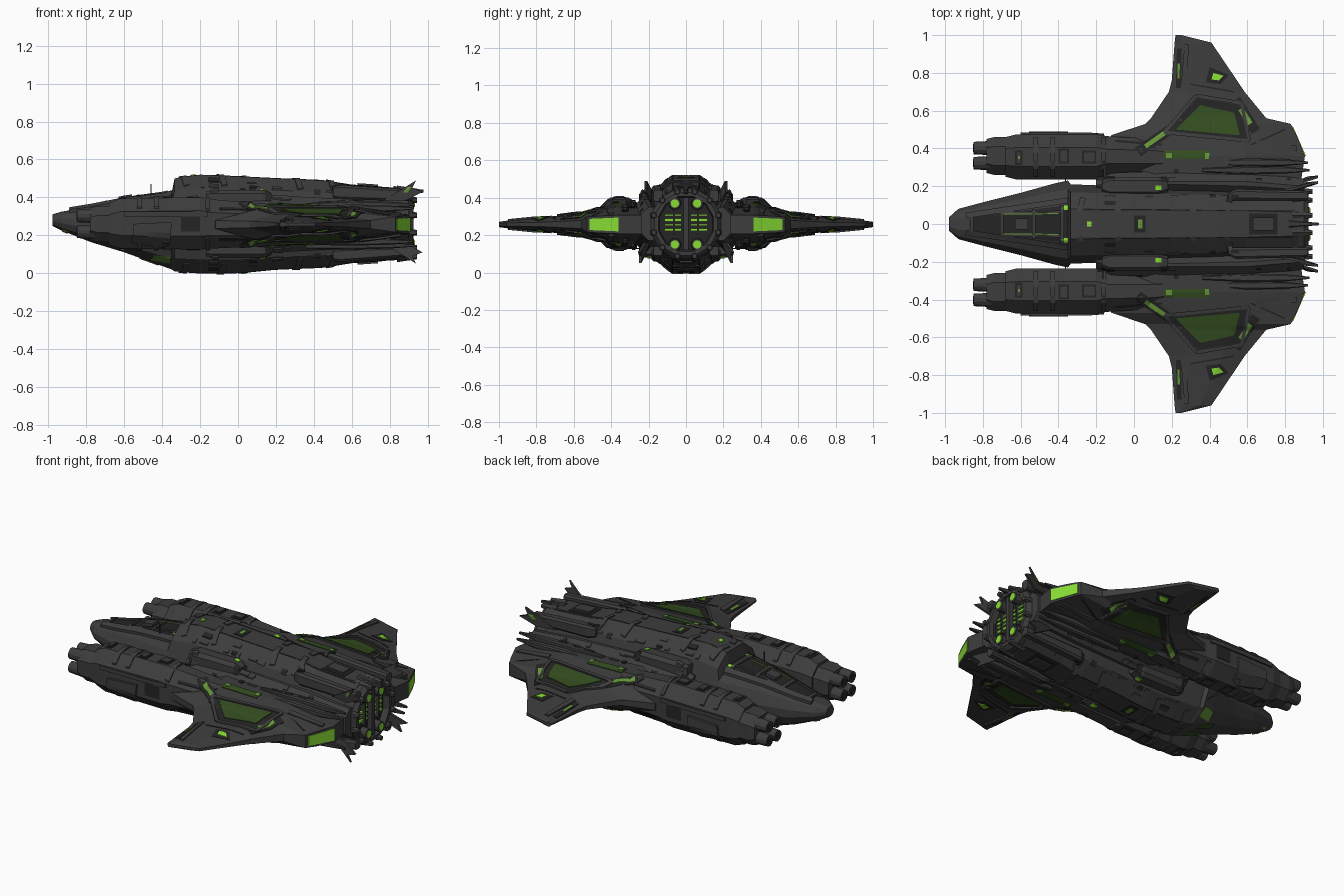
import bpy, bmesh, math, random
from mathutils import Vector
from mathutils.bvhtree import BVHTree

if "Cube" in bpy.data.objects:
    bpy.data.objects.remove(bpy.data.objects["Cube"])

random.seed(4)

def material(name, rgb):
    m = bpy.data.materials.new(name)
    m.diffuse_color = (*rgb, 1)
    m.use_nodes = True
    m.node_tree.nodes["Principled BSDF"].inputs["Base Color"].default_value = m.diffuse_color
    return m

GREY = material("hull grey", (.046, .046, .047))
DARK = material("dark recess", (.018, .018, .019))
GREEN = material("bright green", (.25, .72, .035))
LEAF = material("mid green", (.13, .30, .04))
DULL = material("dull green", (.034, .075, .014))
solid_v, solid_f = [], []   # surfaces that plates can be laid on

def finish(name, bm, mat, solid=False):
    bmesh.ops.recalc_face_normals(bm, faces=bm.faces)
    if solid:
        bm.verts.index_update()
        n = len(solid_v)
        solid_v.extend(v.co.copy() for v in bm.verts)
        solid_f.extend([v.index + n for v in f.verts] for f in bm.faces)
    me = bpy.data.meshes.new(name)
    bm.to_mesh(me)
    bm.free()
    me.materials.append(mat)
    ob = bpy.data.objects.new(name, me)
    bpy.context.collection.objects.link(ob)
    return ob

def loft(name, rings, mat=GREY, solid=True):
    bm = bmesh.new()
    rows = [[bm.verts.new(p) for p in r] for r in rings]
    for a, b in zip(rows, rows[1:]):
        for i in range(len(a)):
            j = (i + 1) % len(a)
            bm.faces.new((a[i], a[j], b[j], b[i]))
    bm.faces.new(rows[0])
    bm.faces.new(rows[-1])
    return finish(name, bm, mat, solid)

def pod(name, secs, mat=GREY, sides=(1, -1), solid=True):
    """Chamfered box lofted along x; section = x, y0, y1, z0, z1, chamfer."""
    for s in sides:
        loft(name, [[(x, s * y, z) for y, z in (
            (a + k, d), (b - k, d), (b, d - k), (b, c + k), (b - k, c), (a + k, c), (a, c + k), (a, d - k))]
            for x, a, b, c, d, k in secs], mat, solid)

def rod(name, x0, x1, y, z, r0, r1, mat=GREY, n=12):
    loft(name, [[(x, y + r * math.cos(2 * math.pi * (i + .5) / n), z + r * math.sin(2 * math.pi * (i + .5) / n))
                 for i in range(n)] for x, r in ((x0, r0), (x1, r1))], mat, False)

def plate(name, quad, mat, lift=.004, views=("top",), sides=(1, -1), n=5):
    """Lay a quad on the solid surface, seen from the top, bottom or side."""
    for view in views:
        for s in sides:
            d = {"top": Vector((0, 0, -1)), "bottom": Vector((0, 0, 1)), "side": Vector((0, -s, 0))}[view]
            bm = bmesh.new()
            grid = {}
            for i in range(n + 1):
                for j in range(n + 1):
                    u, v = i / n, j / n
                    p = [(1 - u) * ((1 - v) * quad[0][k] + v * quad[3][k])
                         + u * ((1 - v) * quad[1][k] + v * quad[2][k]) for k in (0, 1)]
                    o = Vector((p[0], 0, p[1])) if view == "side" else Vector((p[0], s * p[1], 0))
                    hit = tree.ray_cast(o - d * 3, d)[0]
                    if hit:
                        grid[i, j] = bm.verts.new(hit - d * lift)
            for i in range(n):
                for j in range(n):
                    c = [grid.get(k) for k in ((i, j), (i + 1, j), (i + 1, j + 1), (i, j + 1))]
                    if all(c):
                        bm.faces.new(c)
            ext = bmesh.ops.extrude_face_region(bm, geom=bm.faces[:])
            for v in ext["geom"]:
                if isinstance(v, bmesh.types.BMVert):
                    v.co += d * (lift + .001)
            finish(name, bm, mat)

def box(x0, x1, y0, y1):
    return [(x0, y0), (x1, y0), (x1, y1), (x0, y1)]

def ridge(name, p, q, w, mat=GREY, lift=.012, **kw):
    a, b = Vector(p), Vector(q)
    t = (b - a).normalized()
    o = Vector((-t.y, t.x)) * w / 2
    plate(name, [a - o, b - o, b + o, a + o], mat, lift, **kw)

# Main hull: x, half width, top, bottom
hull = [(-.98, .035, .31, .25), (-.93, .08, .325, .225), (-.78, .12, .35, .165), (-.6, .165, .39, .11),
        (-.42, .215, .415, .045), (-.35, .23, .425, .02), (-.335, .21, .50, .01), (-.2, .205, .52, 0),
        (0, .2, .51, 0), (.2, .2, .50, .02), (.45, .19, .49, .03), (.6, .18, .465, .055),
        (.75, .175, .455, .065), (.87, .165, .45, .07)]
rings = []
for x, w, zt, zb in hull:
    h = zt - zb
    half = [(.38 * w, zt), (.8 * w, zt - .14 * h), (w, zt - .38 * h),
            (w, zb + .38 * h), (.8 * w, zb + .14 * h), (.38 * w, zb)]
    rings.append([(x, y, z) for y, z in half] + [(x, -y, z) for y, z in reversed(half)])
loft("hull", rings)

# Flanks, nacelles and root fairings
pod("flank", [(-.2, .17, .235, .15, .37, .03), (-.12, .15, .27, .12, .40, .05), (.2, .15, .285, .11, .41, .06),
              (.6, .15, .275, .13, .39, .05), (.9, .14, .24, .17, .35, .04)])
pod("nacelle", [(-.68, .25, .46, .15, .37, .06), (-.62, .235, .475, .13, .395, .07), (-.2, .235, .475, .125, .40, .07),
                (-.14, .25, .465, .13, .39, .07), (.1, .26, .45, .14, .37, .06), (.45, .27, .4, .17, .34, .05)])
pod("nacelle_collar", [(-.78, .27, .45, .175, .345, .05), (-.74, .26, .46, .165, .355, .05), (-.66, .26, .46, .165, .355, .05)])

# Wings: y, leading x, trailing x, half thickness, trailing half thickness
wing = [(.2, -.15, .88, .11, .05), (.36, -.15, .905, .108, .05), (.47, -.12, .86, .085, .045), (.53, .06, .83, .07, .04),
        (.56, .09, .70, .062, .022), (.70, .185, .585, .045, .015), (.76, .20, .545, .04, .012),
        (.96, .215, .41, .02, .008), (1.0, .22, .25, .014, .008)]
for s in (1, -1):
    rs = []
    for y, a, b, t, e in wing:
        up = [(a, t * .25), (a + .25 * (b - a), t), (a + .7 * (b - a), t * .9), (b, e)]
        rs.append([(x, s * y, .257 + z) for x, z in up] + [(x, s * y, .257 - z) for x, z in reversed(up)])
    loft("wing", rs)

# Tail fins, above and below
for s in (1, -1):
    for low in (0, 1):
        prof = [(.76, .17, .38), (.86, .19, .44), (.94, .215, .49), (.92, .215, .45), (.975, .22, .43), (.88, .19, .38)]
        loft("tail_fin", [[(x, s * (y + o + .03 * low), .54 - z if low else z) for x, y, z in prof] for o in (-.007, .007)])
pod("tail_spike", [(.82, -.02, .02, .41, .46, .008), (.98, -.006, .006, .425, .44, .002)], sides=(1,))

# Layered slats at the wing roots
for z, y, x1 in ((.365, .285, .93), (.345, .325, .92), (.15, .285, .93), (.17, .325, .92)):
    pod("root_slat", [(.36, y - .01, y + .01, z - .02, z + .005, .004), (.6, y - .022, y + .022, z - .025, z + .018, .008),
                      (.8, y - .018, y + .018, z - .02, z + .012, .006), (x1, y - .006, y + .006, z - .01, z + .002, .002)])

# Hull blocks: dorsal rails, keel and shoulders
pod("dorsal_rail", [(.5, .125, .165, .40, .455, .008), (.54, .125, .185, .39, .465, .012), (.92, .125, .175, .38, .44, .01)])
pod("keel_rail", [(.5, .125, .165, .07, .12, .008), (.54, .125, .185, .06, .13, .012), (.92, .125, .175, .09, .14, .01)])
pod("shoulder_block", [(-.17, .17, .23, .36, .43, .015), (-.13, .15, .25, .35, .44, .02), (.13, .15, .25, .35, .44, .02), (.18, .17, .24, .35, .42, .015)])
pod("belly_block", [(-.17, .17, .23, .09, .16, .015), (-.13, .15, .25, .08, .17, .02), (.13, .15, .25, .08, .17, .02), (.18, .17, .24, .1, .17, .015)])
tree = BVHTree.FromPolygons(solid_v, solid_f)

# Gun barrels on the nacelles
for s in (1, -1):
    for y in (.322, .402):
        for z in (.218, .302):
            rod("barrel", -.85, -.74, s * y, z, .034, .04)
            rod("barrel_bore", -.853, -.84, s * y, z, .022, .022, DARK)

# Main engine: ring with open centre, nozzles, glowing grille
bm = bmesh.new()
loops = []
for x, r in ((.84, .195), (.9, .195), (.925, .175), (.925, .152), (.885, .145)):
    loops.append([bm.verts.new((x, r * math.cos(math.pi * (i + .5) / 6), .26 + r * math.sin(math.pi * (i + .5) / 6))) for i in range(12)])
for a, b in zip(loops, loops[1:]):
    for i in range(12):
        bm.faces.new((a[i], a[(i + 1) % 12], b[(i + 1) % 12], b[i]))
finish("engine_ring", bm, GREY)
rod("engine_well", .86, .888, 0, .26, .15, .15, DARK)
for i in range(12):
    a = math.pi * (i + .5) / 6
    rod("engine_claw", .84, .945, .178 * math.cos(a), .26 + .178 * math.sin(a), .03, .014, GREY, 6)
for s in (1, -1):
    for z in (.15, .37):
        rod("nozzle", .86, .93, s * .06, z, .036, .031)
        rod("nozzle_glow", .925, .934, s * .06, z, .022, .022, GREEN)
    for i in range(4):
        z = .222 + .026 * i
        pod("grille_glow", [(.885, .025, .115, z, z + .014, .002), (.9, .025, .115, z, z + .014, .002)], LEAF if i % 2 else GREEN, (s,))
    pod("grille_bar", [(.88, .06, .07, .2, .33, .002), (.912, .06, .07, .2, .33, .002)], GREY, (s,))
pod("engine_strut", [(.88, -.014, .014, .12, .40, .004), (.92, -.014, .014, .12, .40, .004)], sides=(1,))

# Glowing trailing exhausts on the wings
for s in (1, -1):
    g = [(.36, .905), (.515, .8375)]
    loft("wing_exhaust", [[(x + o, s * y, .257 + k * h) for (y, x), h, k in
                          ((g[0], .037, 1), (g[1], .03, 1), (g[1], .03, -1), (g[0], .037, -1))] for o in (-.003, .005)], GREEN, False)

# Canopy: dark well, ridges, green strips
plate("canopy_well", [(-.87, -.035), (-.35, -.1), (-.35, .1), (-.87, .035)], DARK, .003, sides=(1,), n=10)
ridge("canopy_frame", (-.89, .045), (-.35, .125), .03, lift=.016, n=10)
ridge("canopy_rail", (-.71, .06), (-.37, .065), .012, lift=.012)
ridge("canopy_strip", (-.69, .052), (-.4, .055), .005, LEAF, .007)
for x, w in ((-.86, .04), (-.7, .06), (-.53, .08), (-.38, .1)):
    ridge("canopy_crossbar", (x, -w), (x, w), .018, lift=.014, sides=(1,))
plate("seat", box(-.63, -.56, -.03, .03), GREY, .02, sides=(1,))
plate("canopy_light", box(-.385, -.35, .075, .1), GREEN, .009)
rod("antenna", -.463, -.458, -.1, .43, .003, .003)
loft("mast", [[(-.46 + .003 * c, -.1 + .003 * d, z) for c, d in ((-1, -1), (1, -1), (1, 1), (-1, 1))] for z in (.38, .47)], GREY, False)

# Wing panels and lights, both surfaces
TB = ("top", "bottom")
plate("wing_panel_trim", [(.17, .49), (.34, .67), (.56, .63), (.60, .45)], DARK, .003, TB, n=10)
plate("wing_panel", [(.22, .50), (.35, .63), (.53, .59), (.56, .47)], DULL, .007, TB, n=10)
for p, q in (((.16, .485), (.33, .68)), ((.33, .68), (.57, .64)), ((.57, .64), (.61, .44)), ((.61, .44), (.16, .485))):
    ridge("wing_panel_frame", p, q, .018, lift=.01, views=TB, n=8)
plate("wing_inner_panel", box(.16, .40, .345, .39), DULL, .005, TB)
plate("wing_inner_light", box(.375, .40, .345, .375), LEAF, .008, TB)
plate("wing_inner_light", box(.17, .20, .35, .375), LEAF, .008, TB)
ridge("leading_trim", (.02, .38), (.19, .50), .055, DARK, .003, views=TB)
ridge("leading_light", (.06, .41), (.17, .488), .024, LEAF, .007, views=TB)
ridge("trailing_trim", (.54, .66), (.645, .49), .05, DARK, .003, views=TB)
ridge("trailing_light", (.565, .61), (.615, .53), .03, LEAF, .007, views=TB)
plate("tip_trim", [(.38, .75), (.46, .74), (.50, .79), (.40, .83)], DARK, .003, TB)
plate("tip_light", [(.41, .765), (.45, .76), (.475, .785), (.42, .80)], GREEN, .007, TB)
ridge("tip_strip_trim", (.235, .72), (.24, .93), .026, DARK, .003, views=TB)
ridge("tip_strip", (.235, .77), (.237, .85), .012, LEAF, .007, views=TB)
ridge("wing_spar", (.26, .72), (.28, .95), .025, lift=.008, views=TB)
ridge("wing_spar", (.64, .41), (.86, .40), .03, lift=.01, views=TB)
ridge("wing_seam", (.62, .42), (.80, .50), .008, DARK, .003, views=TB)
ridge("wing_seam", (.30, .74), (.53, .70), .008, DARK, .003, views=TB)
ridge("wing_seam", (-.1, .44), (.15, .42), .012, DARK, .003, views=TB)

# Nacelle hatches and armour
for x0, x1, y0, y1 in ((-.63, -.59, .31, .39), (-.40, -.345, .32, .40), (-.275, -.20, .32, .39)):
    plate("hatch_trim", box(x0, x1, y0, y1), DARK, .003, TB)
    plate("hatch", box(x0 + .01, x1 - .01, y0 + .012, y1 - .012), GREY, .009, TB)
plate("nacelle_light", box(-.613, -.603, .345, .36), LEAF, .012, TB)
for x in (-.52, -.43, -.16):
    ridge("nacelle_band", (x, .25), (x, .46), .025, lift=.009, views=TB)
plate("side_armour", [(-.56, .16), (-.36, .125), (-.35, .27), (-.55, .26)], GREY, .014, ("side",))
plate("side_vent", box(-.3, -.2, .22, .3), DARK, .003, ("side",))
plate("side_rail", box(-.6, -.16, .30, .325), GREY, .01, ("side",))

# Hull top and belly details
plate("dorsal_light_trim", box(0, .06, -.045, .045), DARK, .003, TB, (1,))
plate("dorsal_light", box(.02, .045, -.025, .025), LEAF, .007, TB, (1,))
plate("dorsal_lamp", box(-.25, -.225, -.014, .014), GREEN, .006, ("top",), (1,))
plate("dorsal_hatch_trim", box(.61, .76, -.055, .055), DARK, .003, TB, (1,))
plate("dorsal_hatch", box(.63, .74, -.035, .035), GREY, .012, TB, (1,))
plate("shoulder_lamp", box(.115, .145, .18, .205), GREEN, .006, TB)
plate("nose_window", [(-.46, .068), (-.36, .05), (-.36, .085), (-.44, .095)], LEAF, .005, ("side",))
plate("belly_window", box(-.52, -.42, .03, .08), DULL, .005, ("bottom",))
plate("nose_lamp", box(-.93, -.9, .03, .05), LEAF, .005, ("bottom",))
plate("fin_light", [(.87, .425), (.895, .425), (.915, .455), (.895, .455)], LEAF, .004, ("side",))
for x in (-.3, -.1, .3, .48):
    ridge("hull_band", (x, .02), (x + .03, .14), .03, lift=.007, views=TB)
ridge("hull_seam", (-.3, .075), (.85, .07), .006, DARK, .002, views=TB, n=14)

# Small seeded surface panels
for i in range(36):
    x, y = random.uniform(-.2, .85), random.choice((.1, .14, .23, .27))
    a, b = random.uniform(.02, .06), random.uniform(.01, .022)
    plate("surface_panel", box(x, x + a, y, y + b), random.choice((GREY, GREY, DARK)), random.uniform(.004, .009), TB, n=2)
